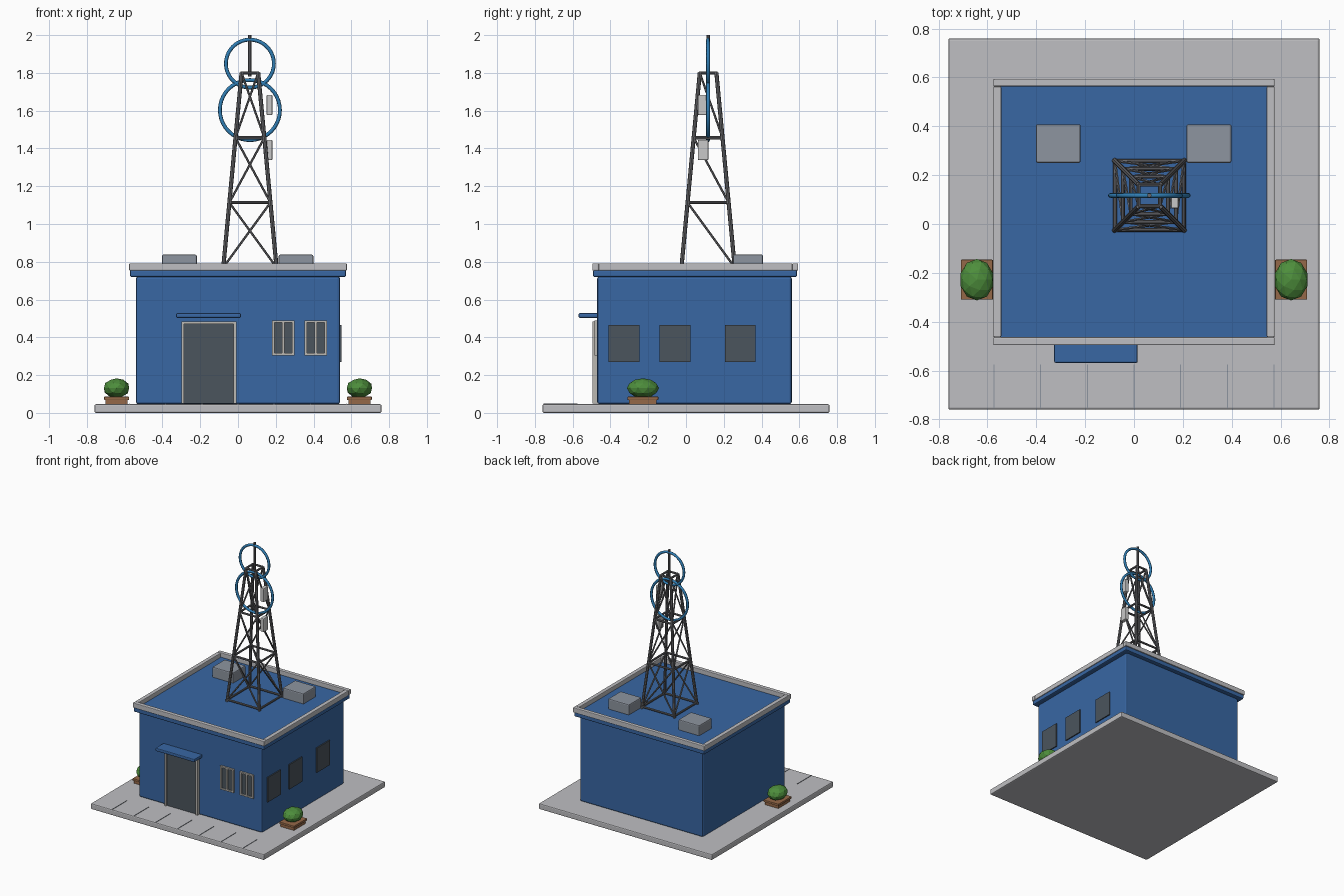
import bpy, bmesh, math
from mathutils import Vector, Matrix

if "Cube" in bpy.data.objects:
    bpy.data.objects.remove(bpy.data.objects["Cube"])


def mat(name, r, g, b):
    m = bpy.data.materials.new(name)
    m.diffuse_color = (r, g, b, 1)
    m.use_nodes = True
    m.node_tree.nodes["Principled BSDF"].inputs["Base Color"].default_value = m.diffuse_color
    return m


BLUE = mat("wall blue", 0.04, 0.135, 0.37)
PALE = mat("concrete grey", 0.52, 0.52, 0.54)
DARK = mat("dark glass", 0.07, 0.09, 0.11)
FRAME = mat("frame grey", 0.50, 0.48, 0.45)
UNIT = mat("unit grey", 0.27, 0.30, 0.35)
STEEL = mat("tower steel", 0.14, 0.14, 0.15)
RING = mat("ring blue", 0.03, 0.21, 0.46)
PANEL = mat("antenna white", 0.58, 0.58, 0.58)
GREEN = mat("bush green", 0.075, 0.27, 0.045)
BROWN = mat("planter brown", 0.30, 0.14, 0.065)


def finish(bm, name, m):
    me = bpy.data.meshes.new(name)
    bm.to_mesh(me)
    bm.free()
    me.materials.append(m)
    ob = bpy.data.objects.new(name, me)
    bpy.context.collection.objects.link(ob)
    return ob


def add_box(bm, x0, x1, y0, y1, z0, z1):
    c = Vector(((x0 + x1) / 2, (y0 + y1) / 2, (z0 + z1) / 2))
    s = Matrix.Diagonal((x1 - x0, y1 - y0, z1 - z0, 1))
    bmesh.ops.create_cube(bm, size=1, matrix=Matrix.Translation(c) @ s)


def box(name, m, dims, bevel=0.0):
    bm = bmesh.new()
    add_box(bm, *dims)
    if bevel:
        bmesh.ops.bevel(bm, geom=bm.edges[:], offset=bevel, segments=2,
                        profile=0.5, affect='EDGES')
    return finish(bm, name, m)


def add_rod(bm, a, b, r, n=8):
    a, b = Vector(a), Vector(b)
    d = b - a
    M = Matrix.Translation((a + b) / 2) @ d.to_track_quat('Z', 'Y').to_matrix().to_4x4()
    bmesh.ops.create_cone(bm, cap_ends=True, segments=n, radius1=r, radius2=r,
                          depth=d.length, matrix=M)


# paving slab and its joints
box("paving_slab", PALE, (-.76, .76, -.76, .76, 0, .046), .008)
bm = bmesh.new()
for i in range(-3, 4):
    add_box(bm, i * .191 - .002, i * .191 + .002, -.755, -.575, .042, .049)
finish(bm, "paving_joints", UNIT)

# building body, roof slab and parapet
box("building_walls", BLUE, (-.54, .54, -.47, .56, .046, .722), .012)
box("roof_slab", BLUE, (-.572, .572, -.492, .588, .72, .757), .008)
for n, d in {
    "front": (-.576, .576, -.496, -.463), "back": (-.576, .576, .563, .594),
    "left": (-.576, -.543, -.463, .563), "right": (.543, .576, -.463, .563),
}.items():
    box("parapet_" + n, PALE, d + (.753, .792), .005)

# rooftop units
for n, x in (("left", -.31), ("right", .307)):
    box("roof_unit_" + n, UNIT, (x - .092, x + .092, .25, .408, .75, .838), .008)

# door, door frame and canopy
box("door", DARK, (-.287, -.022, -.482, -.465, .05, .472))
bm = bmesh.new()
add_box(bm, -.30, -.285, -.495, -.465, .05, .485)
add_box(bm, -.024, -.009, -.495, -.465, .05, .485)
add_box(bm, -.285, -.024, -.495, -.465, .47, .485)
finish(bm, "door_frame", FRAME)
box("door_canopy", BLUE, (-.327, .015, -.568, -.465, .503, .528), .006)

# front windows: glass plate, frame bars and a mullion
for k, x in enumerate((.24, .412)):
    box(f"front_window_glass_{k}", DARK, (x - .055, x + .055, -.476, -.465, .31, .482))
    bm = bmesh.new()
    for dx, w in ((-.0525, .007), (.0525, .007), (0, .006)):
        add_box(bm, x + dx - w, x + dx + w, -.485, -.465, .305, .49)
    for z in (.305, .479):
        add_box(bm, x - .0595, x + .0595, -.4845, -.465, z, z + .011)
    finish(bm, f"front_window_frame_{k}", FRAME)

# side windows on the right wall
for k, y in enumerate((-.328, -.058, .287)):
    box(f"side_window_{k}", DARK, (.53, .549, y - .081, y + .081, .27, .465))

# planters and bushes on both sides
for n, s in (("left", -1), ("right", 1)):
    cx, cy = s * .643, -.228
    box("planter_" + n, BROWN, (cx - .058, cx + .058, cy - .073, cy + .073, .044, .072))
    box("planter_rim_" + n, BROWN, (cx - .066, cx + .066, cy - .082, cy + .082, .068, .086), .004)
    bm = bmesh.new()
    bmesh.ops.create_icosphere(bm, subdivisions=2, radius=1, matrix=Matrix.Translation(
        (cx, cy, .131)) @ Matrix.Diagonal((.07, .085, .052, 1)))
    finish(bm, "bush_" + n, GREEN)

# lattice tower: legs, rings of struts and diagonals
TX, TY, Z0, Z1 = .063, .117, .77, 1.80
SIGNS = [(-1, -1), (1, -1), (1, 1), (-1, 1)]


def corner(i, level):
    t = level / 3
    h = .141 + (.044 - .141) * t
    sx, sy = SIGNS[i % 4]
    return Vector((TX + sx * h, TY + sy * h, Z0 + (Z1 - Z0) * t))


bm = bmesh.new()
for i in range(4):
    add_rod(bm, corner(i, -.04), corner(i, 3), .011)
finish(bm, "tower_legs", STEEL)
bm = bmesh.new()
for lv in range(4):
    for i in range(4):
        add_rod(bm, corner(i, lv), corner(i + 1, lv), .008)
finish(bm, "tower_struts", STEEL)
bm = bmesh.new()
for lv in range(3):
    for i in (0, 2):  # crossed bracing front and back
        add_rod(bm, corner(i, lv), corner(i + 1, lv + 1), .006, 6)
        add_rod(bm, corner(i + 1, lv), corner(i, lv + 1), .006, 6)
    for low, top in ((2, 1), (3, 0)):  # single bracing on the sides
        add_rod(bm, corner(low, lv), corner(top, lv + 1), .006, 6)
finish(bm, "tower_braces", STEEL)

# mast
bm = bmesh.new()
add_rod(bm, (TX, TY, 1.78), (TX, TY, 2.0), .009)
finish(bm, "mast", STEEL)

# upright signal rings
for n, z, r in (("large", 1.603, .159), ("small", 1.849, .127)):
    bpy.ops.mesh.primitive_torus_add(
        major_radius=r, minor_radius=.010, major_segments=40, minor_segments=8,
        location=(TX, TY, z), rotation=(math.pi / 2, 0, 0))
    ob = bpy.context.object
    ob.name = "signal_ring_" + n
    ob.data.materials.append(RING)
    bpy.ops.object.shade_smooth_by_angle(angle=math.radians(50))

# antenna panels
for n, z in (("upper", 1.63), ("lower", 1.392)):
    box("antenna_" + n, PANEL, (.151, .182, .063, .119, z - .054, z + .054), .006)
